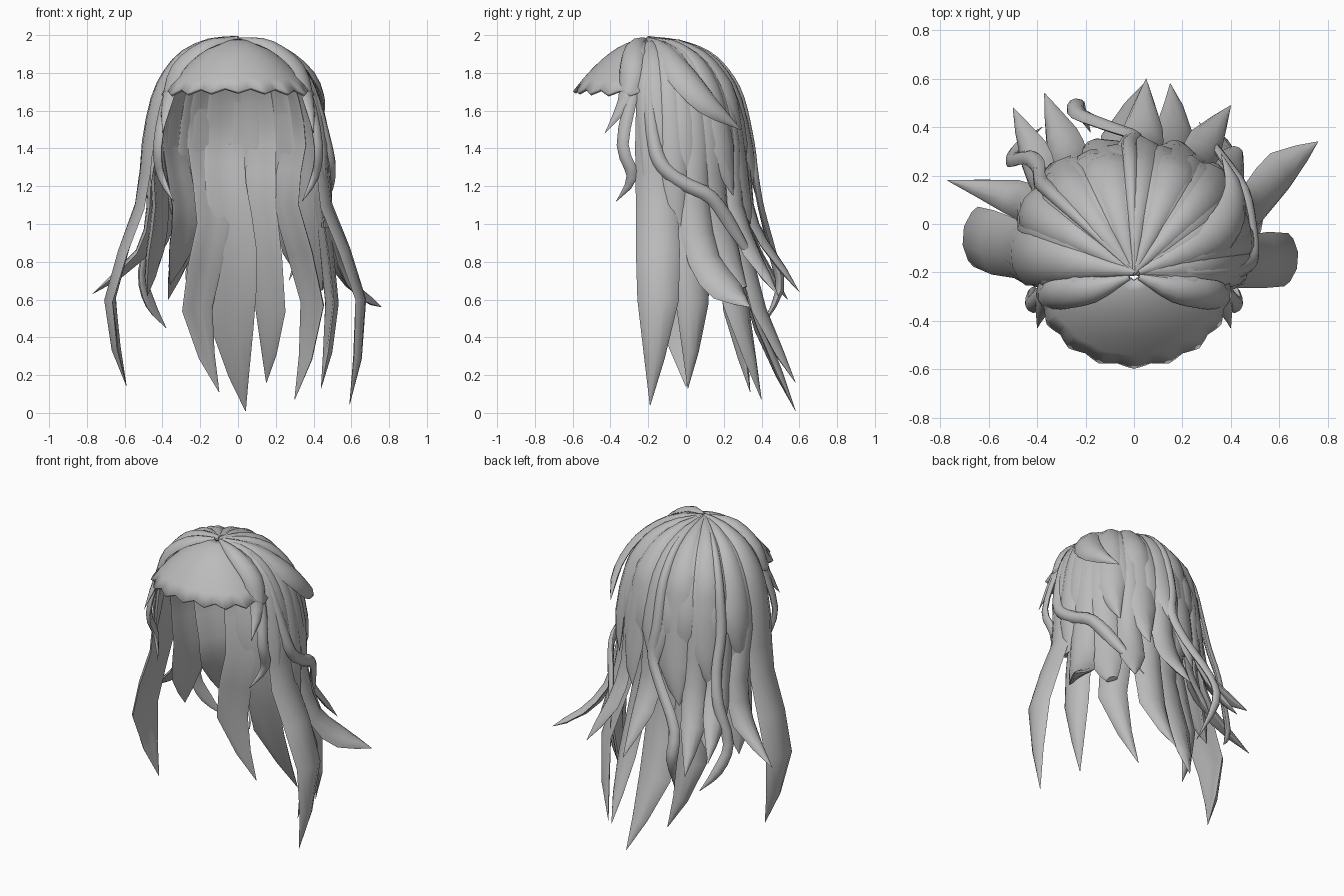
import bpy, bmesh
from math import sin, cos, pi, radians
from mathutils import Vector

if "Cube" in bpy.data.objects:
    bpy.data.objects.remove(bpy.data.objects["Cube"])

grey = bpy.data.materials.new("hair_grey")
grey.use_nodes = True
grey.diffuse_color = (0.5, 0.5, 0.5, 1)
grey.node_tree.nodes["Principled BSDF"].inputs["Base Color"].default_value = (0.5, 0.5, 0.5, 1)

# Head shape: height against share of the full radius
DOME = [(1.975, 0.0), (1.95, 0.3), (1.89, 0.56), (1.79, 0.74), (1.65, 0.87), (1.42, 0.96)]


def finish(name, bm, angle=50):
    bmesh.ops.recalc_face_normals(bm, faces=bm.faces)
    mesh = bpy.data.meshes.new(name)
    bm.to_mesh(mesh)
    bm.free()
    mesh.materials.append(grey)
    obj = bpy.data.objects.new(name, mesh)
    bpy.context.collection.objects.link(obj)
    bpy.ops.object.select_all(action='DESELECT')
    obj.select_set(True)
    bpy.context.view_layer.objects.active = obj
    bpy.ops.object.shade_smooth_by_angle(angle=radians(angle))
    return obj


def smooth_path(pts, steps):
    """Catmull-Rom through points that carry a width as fourth value."""
    out = []
    for i in range(len(pts) - 1):
        a, b, c, d = pts[max(i - 1, 0)], pts[i], pts[i + 1], pts[min(i + 2, len(pts) - 1)]
        for k in range(steps):
            t = k / steps
            out.append(0.5 * (2 * b + (c - a) * t + (2 * a - 5 * b + 4 * c - d) * t * t
                              + (3 * b - a - 3 * c + d) * t ** 3))
    return out + [pts[-1]]


def sweep(name, pts, thick, steps):
    """Lens-shaped lock along a path, flat side towards the head."""
    pts = smooth_path(pts, steps)
    bm = bmesh.new()
    rings = []
    for i, p in enumerate(pts):
        pos = p.xyz
        tan = (pts[min(i + 1, len(pts) - 1)].xyz - pts[max(i - 1, 0)].xyz).normalized()
        out = pos - Vector((0, -0.1, min(pos.z, 1.45)))
        side = tan.cross(out).normalized()
        up = side.cross(tan).normalized()
        w = max(p.w, 0.003)
        h = min(thick, w * 0.5)
        ring = []
        for k in range(10):
            a = 2 * pi * k / 10
            bow = -0.14 * w * cos(a) ** 2
            ring.append(bm.verts.new(pos + side * cos(a) * w / 2 + up * (sin(a) * h / 2 + bow)))
        rings.append(ring)
    for r, s in zip(rings, rings[1:]):
        for k in range(10):
            bm.faces.new((r[k], r[(k + 1) % 10], s[(k + 1) % 10], s[k]))
    bm.faces.new(rings[0])
    bm.faces.new(rings[-1])
    return finish(name, bm)


def lock(name, azimuth, width, tail, lift=1.0, low=1.4, thick=0.04, steps=2, end=0.0):
    """Lock from the crown over the head down to height low, then along the tail."""
    a = radians(azimuth)
    pts = []
    for z, f in DOME:
        if z >= low:
            cy = -0.2 + 0.12 * f
            pts.append(Vector((0.49 * f * lift * cos(a), cy + 0.42 * f * lift * sin(a),
                               z + (lift - 1) * 0.25, width * (0.12 + 0.88 * f))))
    for i, p in enumerate(tail):
        w = width * end if i == len(tail) - 1 else width
        pts.append(Vector((*p, w)))
    return sweep(name, pts, thick, steps)


# Long locks around the sides and back
lock("left_side_lock", -12, 0.22, [(0.48, -0.16, 1.1), (0.66, -0.15, 0.6), (0.59, -0.19, 0.04)])
lock("right_side_lock", 187, 0.25, [(-0.53, -0.1, 1.1), (-0.69, -0.05, 0.6), (-0.59, 0.0, 0.14)], lift=1.05)
lock("left_rear_lock", 12, 0.18, [(0.45, 0.0, 1.1), (0.51, 0.04, 0.58), (0.44, 0.01, 0.13)])
lock("left_back_lock", 48, 0.18, [(0.27, 0.2, 1.1), (0.41, 0.28, 0.58), (0.3, 0.4, 0.07)])
lock("left_centre_lock", 74, 0.17, [(0.13, 0.28, 1.1), (0.18, 0.4, 0.55), (0.15, 0.58, 0.16)])
lock("centre_lock", 99, 0.22, [(-0.07, 0.27, 1.2), (-0.01, 0.29, 0.85), (-0.03, 0.4, 0.45), (0.04, 0.58, 0.01)])
lock("right_centre_lock", 115, 0.19, [(-0.14, 0.24, 1.0), (-0.23, 0.27, 0.55), (-0.1, 0.34, 0.11)])

# Mid-length locks filling the gaps
lock("right_back_lock", 140, 0.2, [(-0.3, 0.17, 1.1), (-0.31, 0.22, 0.9), (-0.36, 0.3, 0.68)])
lock("right_rear_lock", 163, 0.22, [(-0.43, 0.05, 1.1), (-0.46, 0.08, 0.85), (-0.48, 0.12, 0.62)])
lock("left_blunt_lock", 2, 0.17, [(0.48, -0.06, 1.2), (0.47, -0.05, 0.98)], end=0.7)
lock("left_fill_lock", 32, 0.2, [(0.39, 0.15, 1.1), (0.41, 0.22, 0.85), (0.43, 0.3, 0.66)], end=0.35)

# Pointed flicks standing away from the back
lock("left_flick", 20, 0.18, [(0.46, 0.05, 1.1), (0.52, 0.1, 0.82), (0.62, 0.22, 0.66), (0.76, 0.34, 0.56)])
lock("right_flick", 168, 0.15, [(-0.46, 0.08, 1.1), (-0.52, 0.12, 0.85), (-0.77, 0.18, 0.63)])
lock("left_back_flick", 58, 0.15, [(0.27, 0.27, 1.1), (0.31, 0.36, 0.85), (0.4, 0.49, 0.62)])
lock("centre_flick", 85, 0.16, [(0.04, 0.34, 1.1), (0.04, 0.42, 0.9), (0.05, 0.6, 0.64)])
lock("right_back_flick", 125, 0.15, [(-0.27, 0.28, 1.1), (-0.31, 0.37, 0.85), (-0.37, 0.54, 0.6)])
lock("right_rear_flick", 145, 0.15, [(-0.39, 0.2, 1.1), (-0.43, 0.3, 0.9), (-0.5, 0.48, 0.7)])

# Broad upper layer over the back of the head
for i, (az, w, z) in enumerate([(40, 0.2, 1.2), (64, 0.22, 1.05), (88, 0.2, 1.2),
                                (108, 0.24, 1.0), (134, 0.22, 1.1), (160, 0.2, 1.25)]):
    a = radians(az)
    tip = [(0.48 * cos(a), -0.07 + 0.41 * sin(a), z + 0.2),
           (0.46 * cos(a + 0.1), -0.05 + 0.42 * sin(a + 0.1), z - 0.05)]
    lock("upper_lock_%d" % (i + 1), az, w, tip, lift=1.03, low=1.6)

# Lock swept backwards over the left side
sweep("left_swept_lock", [Vector(p) for p in (
    (0.02, -0.2, 1.98, 0.03), (0.22, -0.12, 1.93, 0.12), (0.38, -0.02, 1.8, 0.17),
    (0.43, 0.12, 1.64, 0.14), (0.36, 0.29, 1.5, 0))], 0.04, 3)

# Thin wavy strands
lock("back_curl", 92, 0.07, [(0.0, 0.37, 1.25), (-0.08, 0.4, 1.08), (-0.23, 0.46, 0.85),
                             (-0.24, 0.5, 0.65), (-0.18, 0.38, 0.42)], lift=1.07, steps=3)
lock("right_curl", 142, 0.07, [(-0.4, 0.24, 1.2), (-0.44, 0.28, 1.0), (-0.51, 0.27, 0.75),
                               (-0.47, 0.33, 0.58), (-0.38, 0.4, 0.45)], lift=1.06, steps=3)
lock("left_wave", -16, 0.075, [(0.48, -0.17, 1.42), (0.5, -0.12, 1.3), (0.49, 0.0, 1.21), (0.46, 0.14, 1.14),
                               (0.38, 0.26, 0.97), (0.27, 0.42, 0.7)], lift=1.02, low=1.6, steps=3)

# Face-framing strands on both sides
for side, s in (("left", 1), ("right", -1)):
    def front(name, width, pts):
        path = [Vector((s * x, y, z, width * k)) for x, y, z, k in pts]
        sweep(side + name, path, 0.035, 3)
    front("_face_strand", 0.08, [(0.02, -0.21, 1.97, .3), (0.24, -0.25, 1.91, 1), (0.37, -0.29, 1.7, 1),
                                 (0.43, -0.34, 1.42, .9), (0.41, -0.29, 1.25, .8), (0.34, -0.37, 1.12, 0)])
    front("_temple_lock", 0.13, [(0.02, -0.22, 1.98, .2), (0.18, -0.28, 1.95, .8), (0.33, -0.3, 1.83, 1),
                                 (0.38, -0.33, 1.65, .7), (0.4, -0.43, 1.48, 0)])
    front("_side_sweep", 0.13, [(0.02, -0.2, 1.97, .2), (0.22, -0.2, 1.92, .8), (0.37, -0.21, 1.76, 1),
                                (0.44, -0.21, 1.5, .8), (0.46, -0.22, 1.2, 0)])

# Fringe with a jagged rim
bm = bmesh.new()
cols, rows = 72, 8
grid = []
for j in range(rows + 1):
    row = []
    t = j / rows * 0.97 + 0.03
    for i in range(cols + 1):
        u = 2 * i / cols - 1
        phi = u * radians(88)
        jag = 1 - abs((i % 8) / 4 - 1)
        r = t * (0.98 + 0.05 * jag * t ** 6)
        row.append(bm.verts.new((0.39 * r * sin(phi) * (1 + 0.06 * cos(phi)), -0.22 - 0.36 * r * cos(phi),
                                 1.97 - (0.26 + 0.02 * abs(u)) * r ** 1.8)))
    grid.append(row)
for a, b in zip(grid, grid[1:]):
    for i in range(cols):
        bm.faces.new((a[i], a[i + 1], b[i + 1], b[i]))
fringe = finish("fringe", bm)
shell = fringe.modifiers.new("thickness", 'SOLIDIFY')
shell.thickness = 0.02
shell.offset = 0
